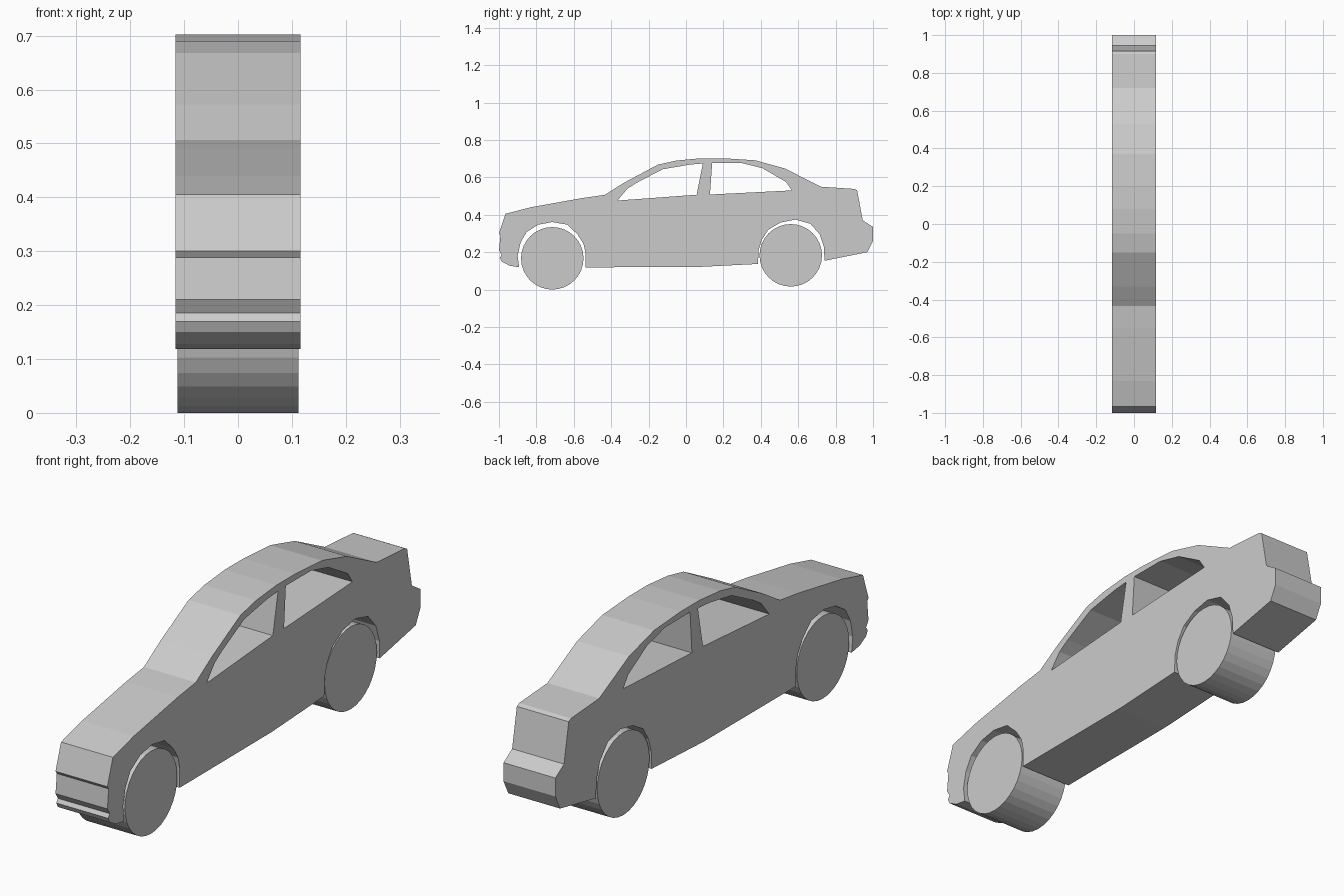
import bpy
from math import pi

if "Cube" in bpy.data.objects:
    bpy.data.objects.remove(bpy.data.objects["Cube"])


def slab(name, loops, half_width):
    """Extrude side-view (y, z) loops across x; inner loops become holes."""
    curve = bpy.data.curves.new(name, 'CURVE')
    curve.dimensions = '2D'
    curve.fill_mode = 'BOTH'
    curve.extrude = half_width
    for pts in loops:
        s = curve.splines.new('POLY')
        s.points.add(len(pts) - 1)
        for p, (y, z) in zip(s.points, pts):
            p.co = (y, z, 0, 1)
        s.use_cyclic_u = True
        s.use_smooth = False
    ob = bpy.data.objects.new(name, curve)
    ob.rotation_euler = (pi / 2, 0, pi / 2)
    bpy.context.collection.objects.link(ob)
    bpy.ops.object.select_all(action='DESELECT')
    ob.select_set(True)
    bpy.context.view_layer.objects.active = ob
    bpy.ops.object.convert(target='MESH')
    # join caps and sides into one closed shell
    ob = bpy.context.object
    ob.name = name
    bpy.ops.object.mode_set(mode='EDIT')
    bpy.ops.mesh.select_all(action='SELECT')
    bpy.ops.mesh.remove_doubles(threshold=0.0005)
    bpy.ops.mesh.normals_make_consistent(inside=False)
    bpy.ops.object.mode_set(mode='OBJECT')


# Body side outline
nose = [(-0.83, 0.44), (-0.965, 0.405), (-1, 0.30), (-0.992, 0.288), (-1, 0.21),
        (-0.985, 0.185), (-0.995, 0.17), (-0.985, 0.15), (-0.945, 0.128), (-0.892, 0.119)]
front_arch = [(-0.90, 0.18), (-0.885, 0.25), (-0.853, 0.307), (-0.79, 0.347), (-0.715, 0.361),
              (-0.635, 0.347), (-0.58, 0.295), (-0.548, 0.245), (-0.538, 0.20), (-0.538, 0.119)]
rear_arch = [(0.05, 0.12), (0.385, 0.137), (0.388, 0.21), (0.405, 0.265), (0.44, 0.32),
             (0.505, 0.358), (0.585, 0.374), (0.665, 0.352), (0.715, 0.295), (0.738, 0.225),
             (0.74, 0.154)]
tail = [(0.97, 0.20), (1, 0.26), (1, 0.335), (0.945, 0.37), (0.915, 0.53), (0.90, 0.538), (0.72, 0.55)]
roof = [(0.53, 0.647), (0.37, 0.691), (0.20, 0.702), (0.08, 0.702), (-0.05, 0.69),
        (-0.15, 0.668), (-0.33, 0.572), (-0.435, 0.506), (-0.55, 0.49)]

# Window openings through the body
front_window = [(-0.366, 0.476), (0.057, 0.507), (0.09, 0.674), (0.02, 0.668),
                (-0.125, 0.643), (-0.265, 0.57), (-0.315, 0.538)]
rear_window = [(0.128, 0.508), (0.566, 0.53), (0.535, 0.575), (0.41, 0.648),
               (0.30, 0.676), (0.14, 0.677)]

slab("car_body", [nose + front_arch + rear_arch + tail + roof, front_window, rear_window], 0.116)

# Wheels: full-width rollers
for name, y, z in (("front_wheel", -0.715, 0.167), ("rear_wheel", 0.56, 0.183)):
    bpy.ops.mesh.primitive_cylinder_add(vertices=32, radius=0.167, depth=0.224,
                                        location=(0, y, z), rotation=(0, pi / 2, 0))
    bpy.context.object.name = name
